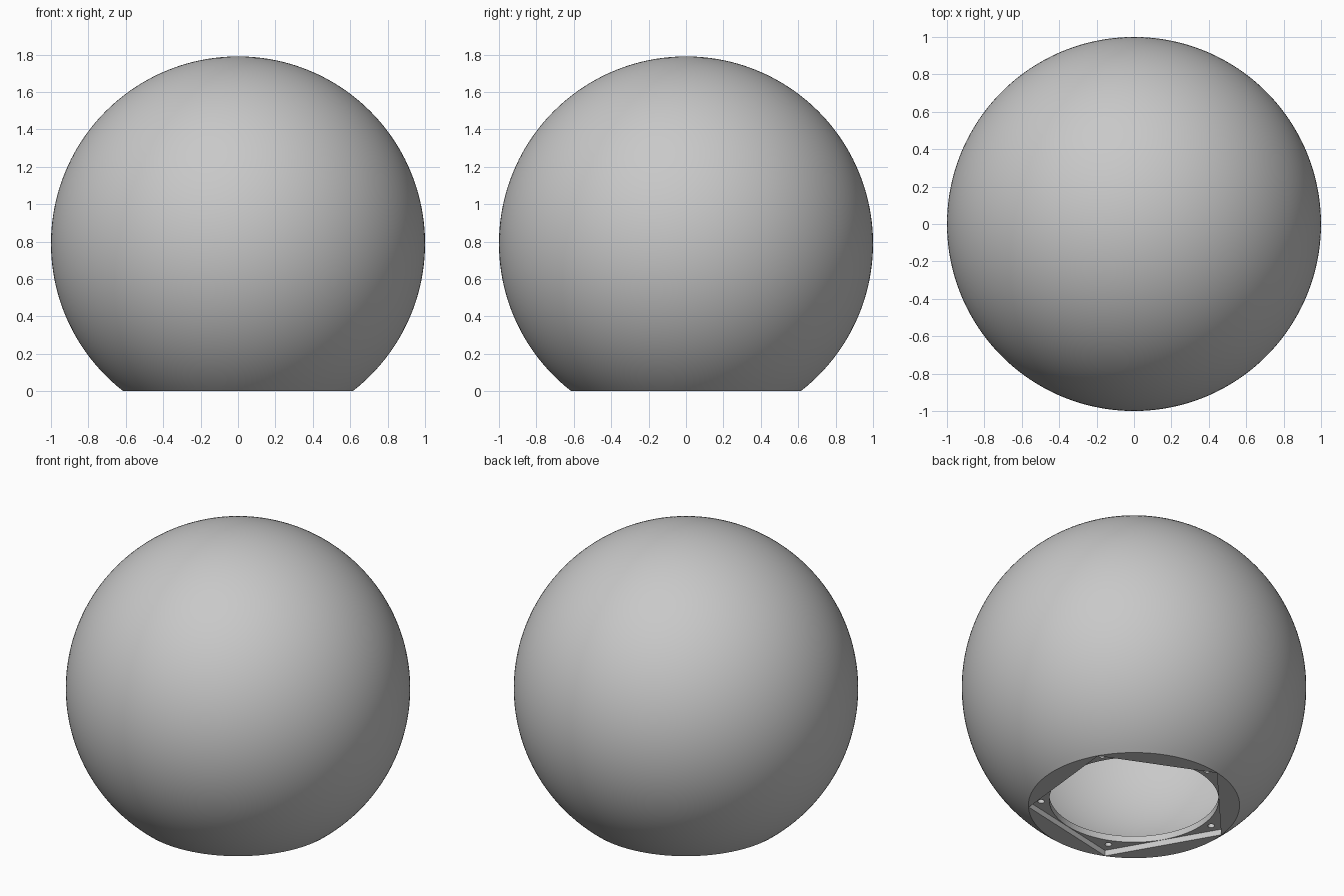
import bpy, bmesh
from math import sin, cos, pi, radians, sqrt, asin

if "Cube" in bpy.data.objects:
    bpy.data.objects.remove(bpy.data.objects["Cube"], do_unlink=True)

SEGMENTS = 180          # divisible by five, so the recess corners are sharp
CENTRE = 0.79           # height of the ball's centre
INNER = 0.95            # cavity radius
FLOOR, TOP = 0.037, 0.077   # lower and upper face of the mounting plate
CORNER, HOLE = 0.611, 0.492
TURN = radians(102)     # direction of one recess corner

grey = bpy.data.materials.new("light grey")
grey.use_nodes = True
colour = (0.58, 0.58, 0.58, 1)
grey.diffuse_color = colour
grey.node_tree.nodes["Principled BSDF"].inputs["Base Color"].default_value = colour


def circle(r):
    return lambda a: r


def pentagon(r):
    side = 2 * pi / 5
    return lambda a: r * cos(side / 2) / cos(a % side - side / 2)


def arc(radius, z_low, steps=72):
    """Rings of a sphere from just below its top down to z_low."""
    low = asin((z_low - CENTRE) / radius)
    for i in range(1, steps + 1):
        t = pi / 2 + (low - pi / 2) * i / steps
        yield circle(radius * cos(t)), CENTRE + radius * sin(t)


def to_object(bm, name):
    bmesh.ops.recalc_face_normals(bm, faces=bm.faces)
    mesh = bpy.data.meshes.new(name)
    bm.to_mesh(mesh)
    bm.free()
    mesh.materials.append(grey)
    ob = bpy.data.objects.new(name, mesh)
    bpy.context.collection.objects.link(ob)
    return ob


# Hollow ball: outside, five-sided recess, round opening, cavity
rings = list(arc(1, 0))
rings += [(pentagon(CORNER), 0), (pentagon(CORNER), FLOOR),
          (circle(HOLE), FLOOR), (circle(HOLE), TOP)]
rings += reversed(list(arc(INNER, TOP)))

bm = bmesh.new()
loops = []
for radius, z in rings:
    loop = []
    for k in range(SEGMENTS):
        a = 2 * pi * k / SEGMENTS
        # the half-step nudge keeps corner angles clear of rounding
        r = radius(a + 1e-9)
        loop.append(bm.verts.new((r * cos(a + TURN), r * sin(a + TURN), z)))
    loops.append(loop)
for upper, lower in zip(loops, loops[1:]):
    for k in range(SEGMENTS):
        n = (k + 1) % SEGMENTS
        bm.faces.new((upper[k], lower[k], lower[n], upper[n]))
for loop, z in ((loops[0], CENTRE + 1), (loops[-1], CENTRE + INNER)):
    pole = bm.verts.new((0, 0, z))
    for k in range(SEGMENTS):
        bm.faces.new((pole, loop[k], loop[(k + 1) % SEGMENTS]))
ball = to_object(bm, "hollow_ball")

# Screw holes, one in each corner of the recess
bm = bmesh.new()
for i in range(5):
    a = TURN + 2 * pi * i / 5
    made = bmesh.ops.create_cone(bm, cap_ends=True, segments=24,
                                 radius1=0.02, radius2=0.02, depth=0.08)
    bmesh.ops.translate(bm, verts=made["verts"],
                        vec=(0.54 * cos(a), 0.54 * sin(a), (FLOOR + TOP) / 2))
cutter = to_object(bm, "screw_hole_cutter")
cutter.hide_render = True

cut = ball.modifiers.new("screw holes", "BOOLEAN")
cut.operation = "DIFFERENCE"
cut.solver = "EXACT"
cut.object = cutter
bpy.ops.object.select_all(action="DESELECT")
bpy.context.view_layer.objects.active = ball
ball.select_set(True)
bpy.ops.object.modifier_apply(modifier=cut.name)
bpy.data.objects.remove(cutter, do_unlink=True)
bpy.ops.object.shade_smooth_by_angle(angle=radians(30))
